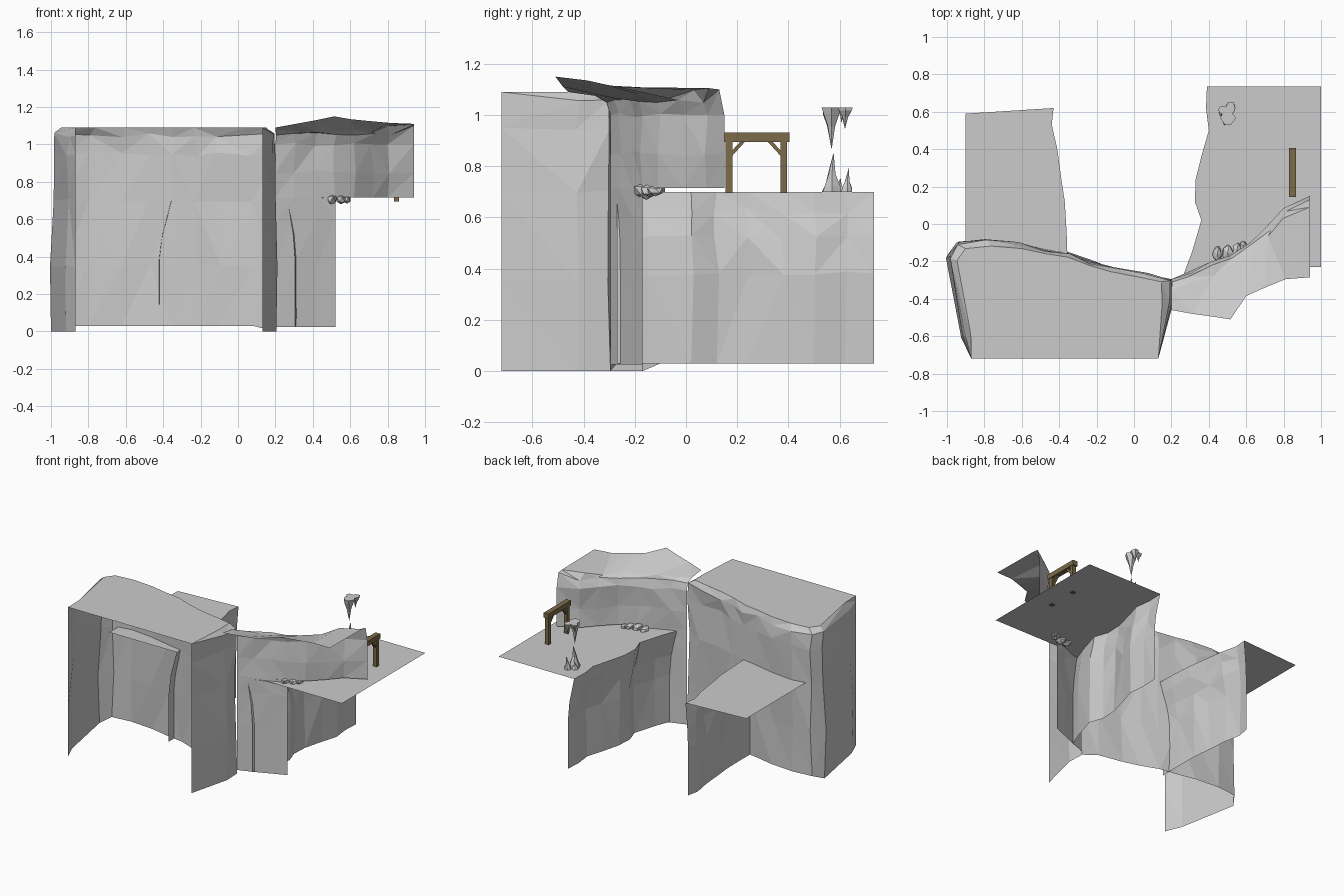
import bpy, bmesh, math, random
from mathutils import Vector, Matrix

if "Cube" in bpy.data.objects:
    bpy.data.objects.remove(bpy.data.objects["Cube"])

random.seed(4)
wood = bpy.data.materials.new("wood")
wood.diffuse_color = (0.20, 0.145, 0.065, 1)
wood.use_nodes = True
wood.node_tree.nodes["Principled BSDF"].inputs["Base Color"].default_value = wood.diffuse_color


def finish(name, bm, mat=None):
    me = bpy.data.meshes.new(name)
    bm.to_mesh(me)
    bm.free()
    ob = bpy.data.objects.new(name, me)
    bpy.context.collection.objects.link(ob)
    if mat:
        me.materials.append(mat)
    return ob


def sheet(name, rows, cap=None, jitter=0.012, extra=()):
    """Open faceted surface lofted through rows of points; cap closes the last row."""
    bm = bmesh.new()
    grid = []
    for r, row in enumerate(rows):
        line = []
        for c, p in enumerate(row):
            v = Vector(p)
            if 0 < r < len(rows) - 1 and 0 < c < len(row) - 1:
                v += Vector([random.uniform(-jitter, jitter) for _ in range(3)])
            line.append(bm.verts.new(v))
        grid.append(line)
    for a, b in zip(grid, grid[1:]):
        for i in range(len(a) - 1):
            q = (a[i], a[i + 1], b[i + 1], b[i])
            if random.random() < 0.5:
                q = q[1:] + q[:1]
            bm.faces.new((q[0], q[1], q[2]))
            bm.faces.new((q[0], q[2], q[3]))
    if cap:
        tops = grid[-1] + [bm.verts.new(p) for p in extra]
        bm.faces.new(tops)
    return finish(name, bm)


# Large front rock block: two sides, back wall and top; front and bottom open
outline = [(-.87, -.72), (-.92, -.6), (-1, -.17), (-.95, -.1), (-.8, -.085), (-.62, -.1),
           (-.48, -.13), (-.35, -.15), (-.22, -.2), (-.1, -.235), (.08, -.27), (.2, -.295),
           (.205, -.42), (.13, -.72)]
centre = Vector((-.4, -.45))


def inset(p, t):
    q = Vector(p).lerp(centre, t)
    return (p[0] if p[1] < -.7 else q.x, p[1] if p[1] < -.7 else q.y)


rows = []
for z, t in [(0, 0), (.35, .005), (.7, .01), (.95, .02), (1.05, .03), (1.09, .09)]:
    row = []
    for i, p in enumerate(outline):
        base = .03 if 3 <= i <= 10 and z == 0 else z
        row.append((*inset(p, t), base))
    rows.append(row)
sheet("front_rock_block", rows, cap=True)

# Right cliff wall with its overhanging roof
wall = [(.2, -.295), (.3, -.26), (.42, -.21), (.52, -.17), (.62, -.11), (.72, -.01), (.8, .08), (.94, .15)]
eave = [(.2, -.46, 1.09), (.31, -.48, 1.11), (.42, -.495, 1.13), (.515, -.51, 1.15),
        (.6, -.385, 1.135), (.7, -.34, 1.125), (.81, -.295, 1.115), (.94, -.285, 1.11)]
rows = [[(x, y, z) for x, y in wall] for z in (.715, .85, 1.0)]
rows.append([(x + .004, y - .015, 1.05 + .03 * (x > .9)) for x, y in wall])
rows[-1][-1] = (.94, .13, 1.1)
rows.append([(x, y - .06, 1.075 + .03 * (x > .75)) for x, y in wall])
rows.append(eave)
sheet("right_cliff_and_roof", rows)
sheet("right_cliff_base",
      [[(x, y, z) for x, y in wall[:4]] for z in (.025, .35, .6, .715)], jitter=.008)


# Ledges: flat top with an undercut cliff down its inner side
def ledge(name, edge, extra, undercut, lean):
    rows = []
    n = len(edge) - 1
    for z, f in [(.03, 1), (.38, 1), (.52, .75), (.63, .3), (.7, 0)]:
        rows.append([(x + f * (undercut + (lean - undercut) * i / n), y,
                      z - (.02 * (i % 2) if .6 < z < .69 else 0))
                     for i, (x, y) in enumerate(edge)])
    sheet(name, rows, cap=True, extra=extra)


ledge("left_ledge",
      [(-.355, -.2), (-.36, -.05), (-.37, .12), (-.39, .25), (-.41, .4), (-.44, .53), (-.43, .62)],
      [(-.9, .59, .7), (-.9, -.2, .7)], -.065, -.02)
ledge("right_ledge",
      [(.265, -.27), (.31, -.15), (.36, .02), (.325, .12), (.33, .24), (.365, .38), (.4, .5), (.385, .62), (.39, .735)],
      [(1, .735, .7), (1, -.23, .7), (.4, -.23, .7)], .04, .05)


# Timber gateway on the right ledge
def beam(name, a, b, w, d):
    a, b = Vector(a), Vector(b)
    bm = bmesh.new()
    bmesh.ops.create_cube(bm, size=1)
    ang = math.atan2((b - a).y, (b - a).z)
    bm.transform(Matrix.Translation((a + b) / 2) @ Matrix.Rotation(-ang, 4, 'X')
                 @ Matrix.Diagonal((w, d, (b - a).length, 1)))
    finish(name, bm, wood)


gx, gy = .847, .275
beam("gate_lintel", (gx, gy - .13, .913), (gx, gy + .13, .913), .038, .036)
for s, side in ((-1, "front"), (1, "back")):
    beam("gate_post_" + side, (gx, gy + s * .107, .695), (gx, gy + s * .107, .9), .028, .026)
    beam("gate_brace_" + side, (gx, gy + s * .1, .845), (gx, gy + s * .05, .9), .018, .014)


# Stalagmites and stalactites
def spike(name, x, y, base, tip, r):
    bm = bmesh.new()
    h = tip - base
    bend = random.uniform(-.008, .008)
    rings = []
    for f, k in ((0, 1), (.15, .85), (.45, .42)):
        rings.append([bm.verts.new((x + bend * f + r * k * random.uniform(.8, 1.1) * math.cos(a * math.tau / 6),
                                    y + r * k * random.uniform(.8, 1.1) * math.sin(a * math.tau / 6),
                                    base + h * f)) for a in range(6)])
    top = bm.verts.new((x + bend, y + bend, tip))
    for i in range(6):
        j = (i + 1) % 6
        for lo, hi in zip(rings, rings[1:]):
            bm.faces.new((lo[i], lo[j], hi[j], hi[i]))
        bm.faces.new((rings[-1][i], rings[-1][j], top))
    bm.faces.new(rings[0])
    bmesh.ops.recalc_face_normals(bm, faces=bm.faces)
    finish(name, bm)


for i, s in enumerate([(.5, .57, .7, .855, .042), (.515, .63, .7, .795, .026), (.475, .6, .7, .755, .026)]):
    spike(f"stalagmite_{i + 1}", *s)
for i, s in enumerate([(.5, .568, 1.03, .865, .042), (.515, .622, 1.03, .945, .032), (.475, .61, 1.03, .97, .026)]):
    spike(f"stalactite_{i + 1}", *s)


# Loose boulders by the cliff
for i, (x, y, r) in enumerate([(.445, -.16, .034), (.5, -.155, .04), (.55, -.14, .034), (.585, -.12, .026)]):
    bm = bmesh.new()
    bmesh.ops.create_icosphere(bm, subdivisions=1, radius=r)
    for v in bm.verts:
        v.co *= random.uniform(.85, 1.1)
    bm.transform(Matrix.Translation((x, y, .705)) @ Matrix.Diagonal((.85, 1.3, .85, 1)))
    finish(f"boulder_{i + 1}", bm)
